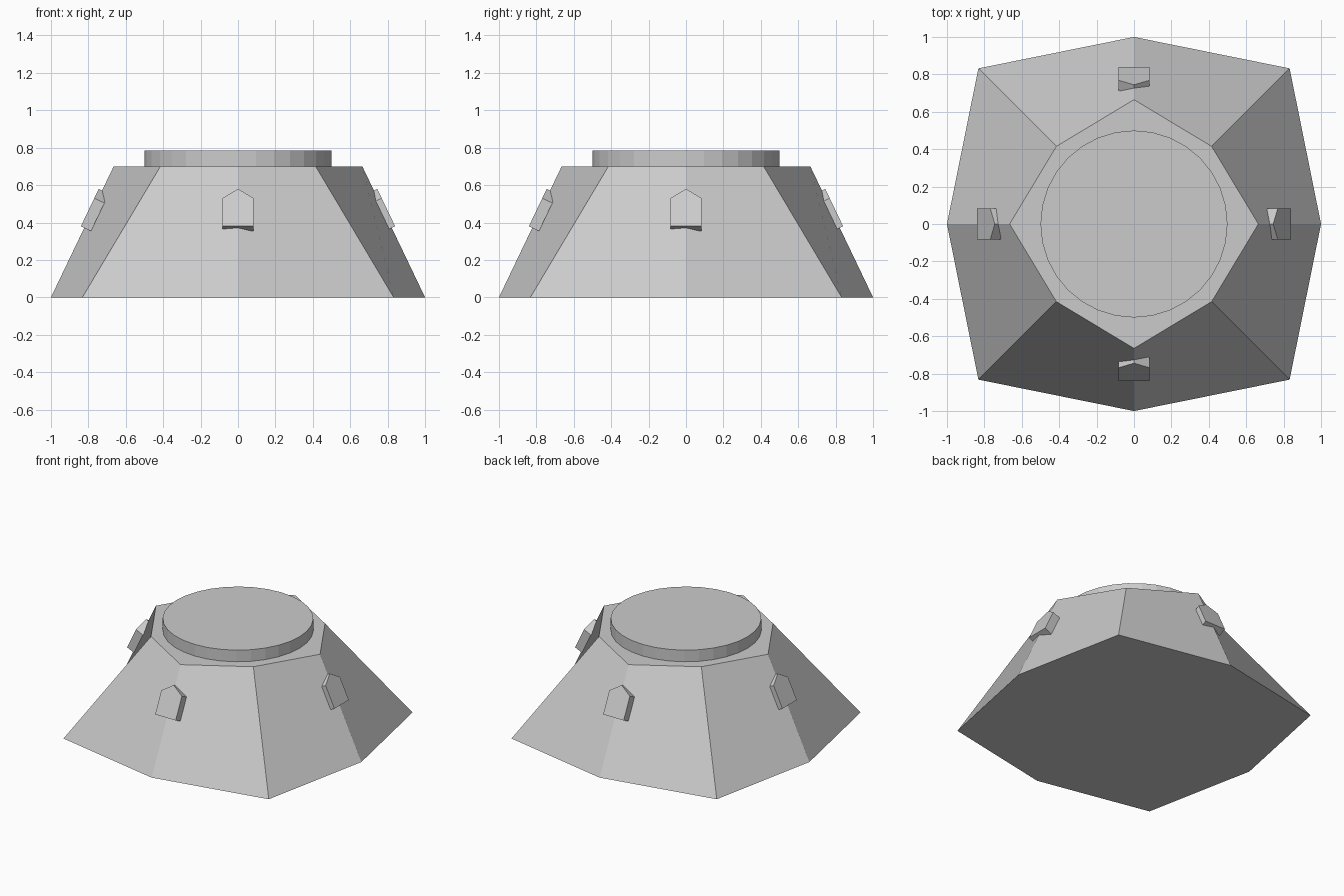
import bpy
import bmesh
from math import pi
from mathutils import Matrix, Vector

cube = bpy.data.objects.get("Cube")
if cube:
    bpy.data.objects.remove(cube, do_unlink=True)

grey = bpy.data.materials.new("plain_grey")
grey.use_nodes = True
grey.diffuse_color = (0.6, 0.6, 0.6, 1)
grey.node_tree.nodes["Principled BSDF"].inputs["Base Color"].default_value = grey.diffuse_color


def loft(name, lower, upper):
    """Closed solid between two matching rings."""
    bm = bmesh.new()
    a = [bm.verts.new(p) for p in lower]
    b = [bm.verts.new(p) for p in upper]
    bm.faces.new(a[::-1])
    bm.faces.new(b)
    for i in range(len(a)):
        j = (i + 1) % len(a)
        bm.faces.new((a[i], a[j], b[j], b[i]))
    bmesh.ops.recalc_face_normals(bm, faces=bm.faces[:])
    mesh = bpy.data.meshes.new(name)
    bm.to_mesh(mesh)
    bm.free()
    mesh.materials.append(grey)
    obj = bpy.data.objects.new(name, mesh)
    bpy.context.collection.objects.link(obj)
    return obj


def octagon(ridge, corner, z):
    """Four ridge points on the axes, four corners on the diagonals."""
    ring = []
    for i in range(4):
        turn = Matrix.Rotation(i * pi / 2, 3, "Z")
        ring += [turn @ Vector((ridge, 0, z)), turn @ Vector((corner, corner, z))]
    return ring


# Tapered body
HEIGHT = 0.7
loft("body", octagon(1, 0.832, 0), octagon(0.665, 0.415, HEIGHT))

# Round cap on top
bpy.ops.mesh.primitive_cylinder_add(vertices=32, radius=0.5, depth=0.085,
                                    location=(0, 0, HEIGHT + 0.0425))
cap = bpy.context.object
cap.name = "round_cap"
cap.data.materials.append(grey)

# Pointed lugs lying on the four ridges
slope = (1 - 0.665) / HEIGHT
inward = Vector((0, 1, -slope)).normalized() * 0.06
outline = [(-0.083, 0.38), (0.083, 0.38), (0.083, 0.53), (0, 0.58), (-0.083, 0.53)]
outer = [Vector((x, -1.022 + slope * z, z)) for x, z in outline]
for i, side in enumerate(("front", "left", "back", "right")):
    turn = Matrix.Rotation(i * pi / 2, 3, "Z")
    loft(side + "_lug", [turn @ (p + inward) for p in outer], [turn @ p for p in outer])
